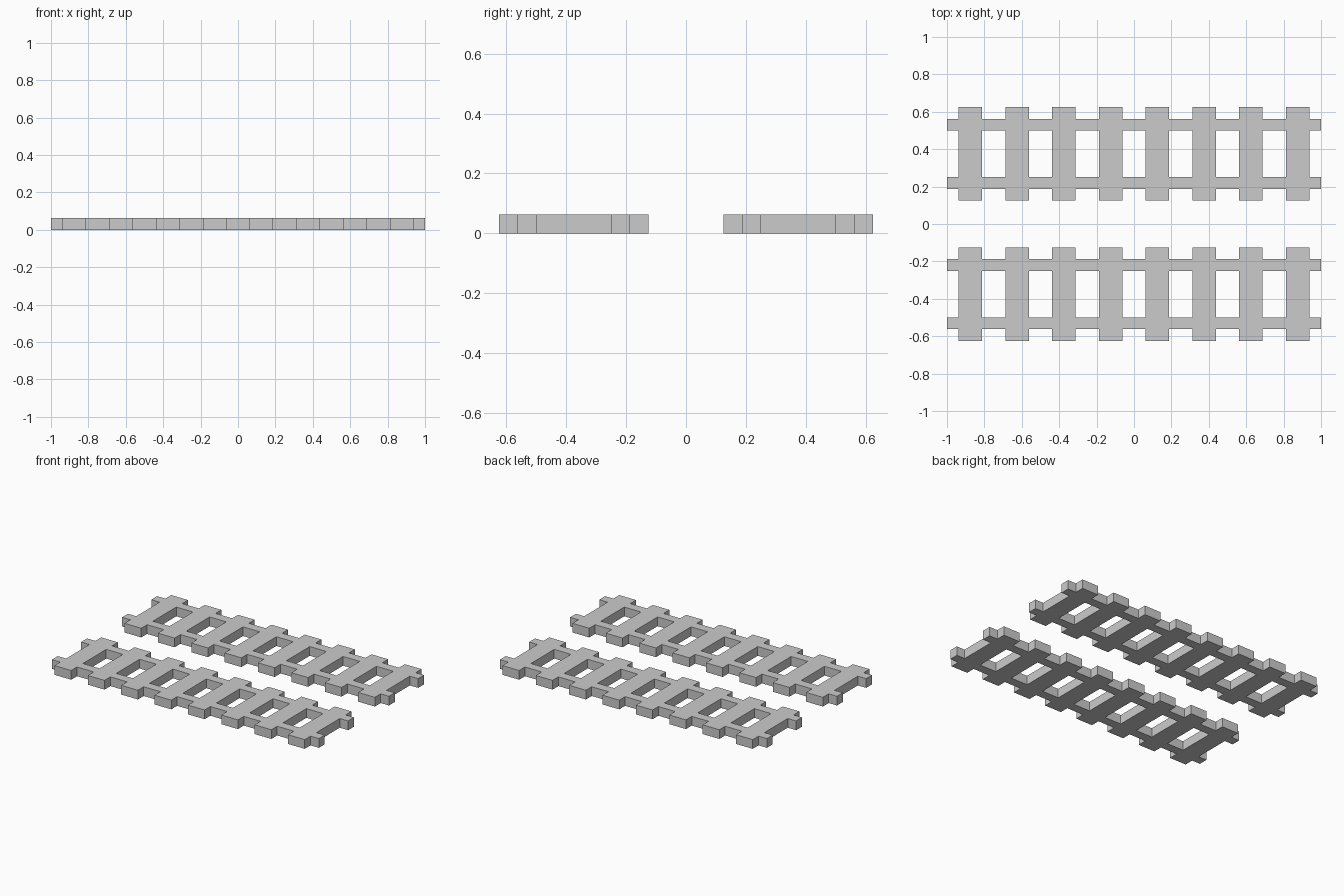
import bpy, bmesh

if "Cube" in bpy.data.objects:
    bpy.data.objects.remove(bpy.data.objects["Cube"])

TIES = 8
PITCH = 0.25
TIE_W = 0.125
THICK = 0.0625
# rows across one track: tie end, rail, gap, rail, tie end
Y_BREAKS = [0.125, 0.1875, 0.25, 0.5, 0.5625, 0.625]
RAIL_ROWS = (1, 3)

# columns along the track: gaps (even index) alternate with ties (odd index)
X_BREAKS = [-1.0]
for i in range(TIES):
    centre = (i - (TIES - 1) / 2) * PITCH
    X_BREAKS += [centre - TIE_W / 2, centre + TIE_W / 2]
X_BREAKS.append(1.0)


def ladder_track(name, side):
    """One flush ladder of ties and rails; side is +1 (back) or -1 (front)."""
    bm = bmesh.new()
    for col in range(len(X_BREAKS) - 1):
        for row in range(len(Y_BREAKS) - 1):
            if col % 2 == 1 or row in RAIL_ROWS:
                x0, x1 = X_BREAKS[col:col + 2]
                y0, y1 = (side * y for y in Y_BREAKS[row:row + 2])
                bm.faces.new([bm.verts.new((x, y, 0)) for x, y in
                              ((x0, y0), (x1, y0), (x1, y1), (x0, y1))])
    bmesh.ops.remove_doubles(bm, verts=bm.verts, dist=1e-5)

    # raise the flat outline into a solid
    ext = bmesh.ops.extrude_face_region(bm, geom=bm.faces[:], use_keep_orig=True)
    top = [g for g in ext["geom"] if isinstance(g, bmesh.types.BMVert)]
    bmesh.ops.translate(bm, verts=top, vec=(0, 0, THICK))
    bmesh.ops.recalc_face_normals(bm, faces=bm.faces)

    mesh = bpy.data.meshes.new(name)
    bm.to_mesh(mesh)
    bm.free()
    obj = bpy.data.objects.new(name, mesh)
    bpy.context.collection.objects.link(obj)
    return obj


ladder_track("front_track", -1)
ladder_track("back_track", 1)
